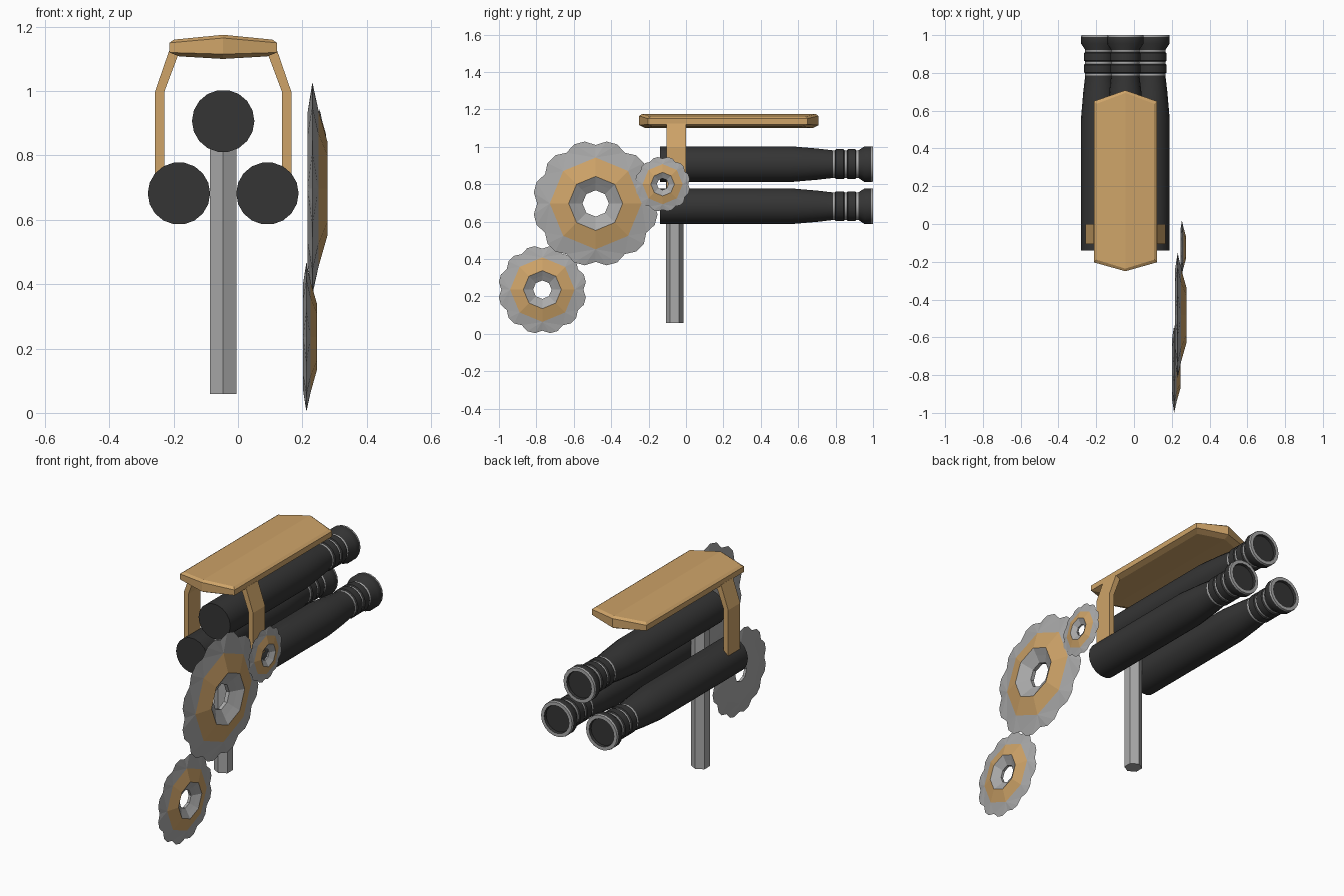
import bpy, bmesh
from math import sin, cos, pi

if "Cube" in bpy.data.objects:
    bpy.data.objects.remove(bpy.data.objects["Cube"])

CX = -0.046  # centre line of the barrel cluster


def material(name, rgb):
    m = bpy.data.materials.new(name)
    m.diffuse_color = (*rgb, 1)
    m.use_nodes = True
    m.node_tree.nodes["Principled BSDF"].inputs["Base Color"].default_value = m.diffuse_color
    return m


DARK = material("dark_metal", (0.035, 0.035, 0.035))
TAN = material("brass", (0.62, 0.37, 0.14))
GREY = material("steel", (0.4, 0.4, 0.4))


def finish(bm, name, mats, smooth=None):
    bmesh.ops.recalc_face_normals(bm, faces=bm.faces)
    me = bpy.data.meshes.new(name)
    bm.to_mesh(me)
    bm.free()
    for m in mats:
        me.materials.append(m)
    ob = bpy.data.objects.new(name, me)
    bpy.context.collection.objects.link(ob)
    if smooth:
        bpy.ops.object.select_all(action='DESELECT')
        bpy.context.view_layer.objects.active = ob
        ob.select_set(True)
        bpy.ops.object.shade_smooth_by_angle(angle=smooth)
    return ob


def bridge(bm, a, b, mat):
    n = len(a)
    for i in range(n):
        f = bm.faces.new((a[i], a[(i + 1) % n], b[(i + 1) % n], b[i]))
        f.material_index = mat


# Barrels: lathed along y, (y, radius, material of the band that follows)
BARREL = [(-0.14, 0.097, 0), (0.56, 0.097, 0), (0.70, 0.085, 0), (0.785, 0.075, 1),
          (0.797, 0.075, 0), (0.802, 0.081, 0), (0.843, 0.081, 0), (0.848, 0.075, 1),
          (0.860, 0.075, 0), (0.865, 0.081, 0), (0.905, 0.081, 0), (0.910, 0.075, 1),
          (0.922, 0.075, 0), (0.955, 0.097, 0), (0.99, 0.097, 1), (1.0, 0.095, 1),
          (1.0, 0.076, 0), (0.985, 0.074, 0)]


def barrel(name, x, z, n=18):
    bm = bmesh.new()
    rings = [[bm.verts.new((x + r * cos(2 * pi * i / n), y, z + r * sin(2 * pi * i / n)))
              for i in range(n)] for y, r, _ in BARREL]
    for k in range(len(rings) - 1):
        bridge(bm, rings[k], rings[k + 1], BARREL[k][2])
    bm.faces.new(rings[0])
    bm.faces.new(rings[-1])
    finish(bm, name, (DARK, GREY), 0.6)


barrel("top_barrel", CX, 0.907)
barrel("left_barrel", CX - 0.1375, 0.682)
barrel("right_barrel", CX + 0.1375, 0.682)

# Hexagonal post under the barrels
bm = bmesh.new()
ends = [[bm.verts.new((CX + 0.047 * sin(i * pi / 3), -0.061 + 0.047 * cos(i * pi / 3), z))
         for i in range(6)] for z in (0.058, 0.87)]
bridge(bm, *ends, 0)
for e in ends:
    bm.faces.new(e)
finish(bm, "post", (GREY,))

# Top plate: crowned section, pointed ends, chamfered edges
bm = bmesh.new()
HW = 0.167


def plate_ring(inset, z_mid, z_side):
    w = HW - inset
    pts = [(-w, -0.203 + inset, z_side), (0, -0.25 + inset, z_mid), (w, -0.203 + inset, z_side),
           (w, 0.65 - inset, z_side), (0, 0.708 - inset, z_mid), (-w, 0.65 - inset, z_side)]
    return [bm.verts.new((CX + x, y, z)) for x, y, z in pts]


layers = [plate_ring(0.03, 1.1, 1.108), plate_ring(0, 1.115, 1.12),
          plate_ring(0, 1.165, 1.15), plate_ring(0.014, 1.175, 1.16)]
for a, b in zip(layers, layers[1:]):
    bridge(bm, a, b, 0)
for r in (layers[0], layers[-1]):
    bm.faces.new((r[0], r[1], r[4], r[5]))
    bm.faces.new((r[1], r[2], r[3], r[4]))
finish(bm, "top_plate", (TAN,))

# Bent legs joining plate and lower barrels: (outer, inner, z) from the centre line
LEG = [(0.212, 0.183, 0.70), (0.212, 0.183, 0.997), (0.168, 0.135, 1.125)]
for name, s in (("left_leg", -1), ("right_leg", 1)):
    bm = bmesh.new()
    rings = [[bm.verts.new((CX + s * x, y, z)) for x, y in
              ((o, -0.105), (o, 0.0), (i, 0.0), (i, -0.105))] for o, i, z in LEG]
    for a, b in zip(rings, rings[1:]):
        bridge(bm, a, b, 0)
    bm.faces.new(rings[0])
    bm.faces.new(rings[-1])
    finish(bm, name, (TAN,))


# Gears: toothed thin rim, octagonal raised brass collar, funnel through the hub
def gear(name, x, y, z, size, teeth=12):
    bm = bmesh.new()

    def ring(dx, radius, n, phase=0.0):
        out = []
        for i in range(n):
            a = 2 * pi * (i + phase) / n
            r = radius(i) if callable(radius) else radius
            out.append(bm.verts.new((x + dx * size, y + r * size * sin(a), z + r * size * cos(a))))
        return out

    def fill(outer, inner, mat):
        # join rings with different side counts
        edges = []
        for r in (outer, inner):
            for i in range(len(r)):
                e = bm.edges.get((r[i - 1], r[i])) or bm.edges.new((r[i - 1], r[i]))
                edges.append(e)
        res = bmesh.ops.bridge_loops(bm, edges=edges)
        for f in res["faces"]:
            f.material_index = mat

    n = teeth * 3
    rim = ring(0.045, lambda i: 0.93 if i % 3 == 0 else 1.0, n)
    collar = ring(0.10, 0.73, 8)
    lip = ring(0.185, 0.43, 8)
    step = ring(0.12, 0.32, 8)
    hub_front = ring(0.12, 0.32, 8)
    hole = ring(0.06, 0.21, 8)
    back_hole = ring(0.0, 0.21, 8)
    back = ring(0.0, 0.70, 8)
    bmesh.ops.remove_doubles(bm, verts=hub_front + step, dist=1e-6)
    step = [v for v in step if v.is_valid] or [v for v in hub_front if v.is_valid]
    fill(rim, collar, 1)
    bridge(bm, collar, lip, 0)
    bridge(bm, lip, step, 1)
    bridge(bm, step, hole, 1)
    bridge(bm, hole, back_hole, 1)
    bridge(bm, back_hole, back, 1)
    fill(back, rim, 1)
    finish(bm, name, (TAN, GREY))


gear("large_gear", 0.216, -0.483, 0.697, 0.336)
gear("front_gear", 0.202, -0.768, 0.236, 0.236)
gear("small_gear", 0.247, -0.125, 0.800, 0.147)
